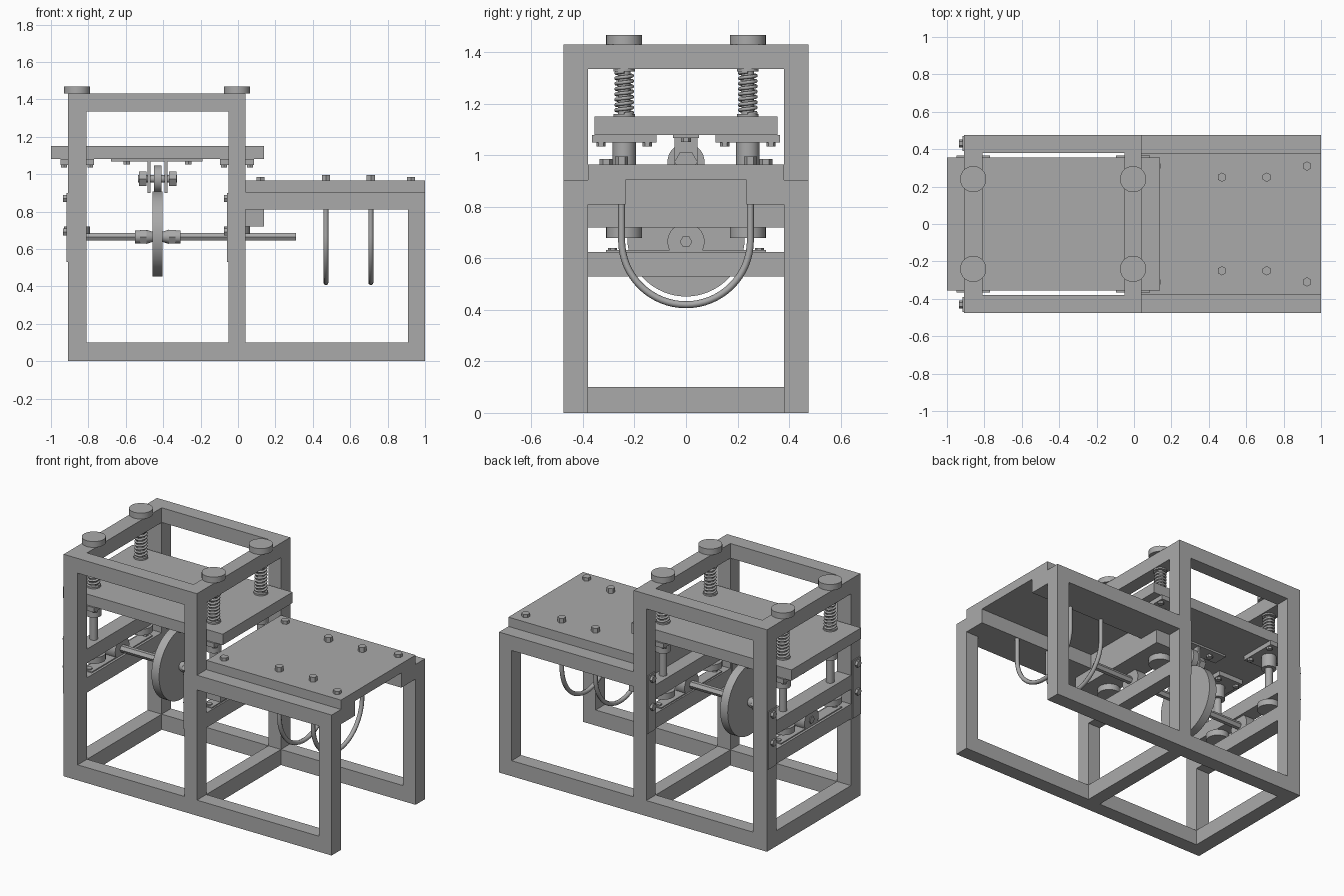
import bpy, bmesh, math
from mathutils import Vector

old = bpy.data.objects.get("Cube")
if old:
    bpy.data.objects.remove(old, do_unlink=True)

steel = bpy.data.materials.new("plain_grey_steel")
steel.use_nodes = True
GREY = (0.4, 0.4, 0.4, 1)
steel.diffuse_color = GREY
steel.node_tree.nodes["Principled BSDF"].inputs["Base Color"].default_value = GREY


def finish(name, bm, smooth=False):
    mesh = bpy.data.meshes.new(name)
    bm.to_mesh(mesh)
    bm.free()
    ob = bpy.data.objects.new(name, mesh)
    bpy.context.collection.objects.link(ob)
    mesh.materials.append(steel)
    if smooth:
        bpy.ops.object.select_all(action='DESELECT')
        ob.select_set(True)
        bpy.context.view_layer.objects.active = ob
        bpy.ops.object.shade_smooth_by_angle(angle=math.radians(35))
    return ob


def box(name, x, y, z):
    """Box from (min, max) pairs."""
    bm = bmesh.new()
    bmesh.ops.create_cube(bm, size=1)
    for v in bm.verts:
        for i, (a, b) in enumerate((x, y, z)):
            v.co[i] = (a + b) / 2 + v.co[i] * (b - a)
    return finish(name, bm)


def rod(name, a, b, r, r2=None, sides=32):
    """Cylinder, cone or prism between two points."""
    a, b = Vector(a), Vector(b)
    bm = bmesh.new()
    bmesh.ops.create_cone(bm, cap_ends=True, segments=sides, radius1=r,
                          radius2=r if r2 is None else r2, depth=(b - a).length)
    turn = Vector((0, 0, 1)).rotation_difference(b - a)
    for v in bm.verts:
        v.co = turn @ v.co + (a + b) / 2
    return finish(name, bm, sides > 8)


def stud(name, x, y, z0, z1, r, sides=32):
    return rod(name, (x, y, z0), (x, y, z1), r, sides=sides)


def axial(name, x0, x1, z, r, r2=None, sides=32):
    return rod(name, (x0, 0, z), (x1, 0, z), r, r2, sides)


def wire(name, points, r):
    """Round bar bent along a path."""
    cu = bpy.data.curves.new(name, 'CURVE')
    cu.dimensions = '3D'
    cu.bevel_depth = r
    cu.bevel_resolution = 2
    cu.use_fill_caps = True
    sp = cu.splines.new('POLY')
    sp.points.add(len(points) - 1)
    for p, co in zip(sp.points, points):
        p.co = (*co, 1)
    cu.materials.append(steel)
    ob = bpy.data.objects.new(name, cu)
    bpy.context.collection.objects.link(ob)


LEFT, MID, RIGHT = (-0.91, -0.81), (-0.05, 0.04), (0.91, 1.0)
INNER, OUTER = 0.38, 0.475
SPAN = (-INNER, INNER)
ENDS = (-0.86, -0.005)


def side(s, a, b):
    return tuple(sorted((s * a, s * b)))


# Frame sides
for s in (-1, 1):
    wall = side(s, INNER, OUTER)
    box("bottom_rail", (-0.91, 1), wall, (0, 0.1))
    for post, top in ((LEFT, 1.335), (MID, 1.335), (RIGHT, 0.81)):
        box("post", post, wall, (0.1, top))
    box("tower_top_rail", (-0.91, 0.04), wall, (1.335, 1.43))
    box("table_rail", (0.04, 1), wall, (0.81, 0.905))
    box("table_bearer", (0.04, 1), side(s, 0.235, INNER), (0.81, 0.905))

# Cross members at both ends of the tower
for bar in (LEFT, MID):
    for z in ((0, 0.1), (0.53, 0.625), (0.72, 0.81), (1.335, 1.43)):
        box("cross_bar", bar, SPAN, z)
    # Mounting straps bolted to the posts
    for s in (-1, 1):
        x = bar[0]
        box("mounting_strap", (x - 0.008, x), side(s, 0.39, 0.47), (0.53, 0.9))
        for z in (0.69, 0.87):
            rod("strap_bolt", (x - 0.025, s * 0.43, z), (x, s * 0.43, z), 0.022, sides=6)
box("table_cross_bar", (0.04, 0.14), SPAN, (0.72, 0.905))

# Table with bolts and hanging U-shaped bars
box("table_plate", (0.04, 1), SPAN, (0.905, 0.965))
for s in (-1, 1):
    for x in (0.12, 0.925):
        stud("table_bolt", x, s * 0.31, 0.965, 0.985, 0.025, 6)
for x in (0.47, 0.71):
    arc = [math.pi * i / 32 for i in range(33)]
    path = [(x, 0.25 * math.cos(t), 0.67 - 0.25 * math.sin(t)) for t in arc]
    wire("u_bar", [(x, 0.25, 0.99)] + path + [(x, -0.25, 0.99)], 0.0135)
    for s in (-1, 1):
        stud("u_bar_nut", x, s * 0.25, 0.965, 0.995, 0.025, 6)

# Moving platform
box("platform", (-1, 0.14), (-0.355, 0.355), (1.08, 1.15))

# Sprung guide columns
for x in ENDS:
    for s in (-1, 1):
        y = s * 0.24
        stud("guide_rod", x, y, 0.7, 1.44, 0.024, 20)
        stud("top_knob", x, y, 1.43, 1.468, 0.07)
        stud("bottom_knob", x, y, 0.68, 0.72, 0.07)
        stud("guide_bushing", x, y, 0.965, 1.07, 0.045)
        box("guide_flange", (x - 0.09, x + 0.09), (y - 0.125, y + 0.125), (1.05, 1.08))
        for dx in (-0.07, 0.07):
            for dy in (-0.09, 0.09):
                stud("flange_bolt", x + dx, y + dy, 1.035, 1.05, 0.018, 6)
        stud("upper_washer", x, y, 1.325, 1.335, 0.042)
        stud("lower_washer", x, y, 1.15, 1.16, 0.042)
        turns, steps = 8, 14
        coil = []
        for i in range(turns * steps + 1):
            t = math.tau * i / steps
            coil.append((x + 0.032 * math.cos(t), y + 0.032 * math.sin(t),
                         1.16 + 0.165 * i / (turns * steps)))
        wire("spring", coil, 0.007)

# Drive axle, bearings and wheel
HUB, AXLE = -0.43, 0.665
axial("axle", -0.9, 0.31, AXLE, 0.024, sides=6)
for x in ENDS:
    axial("bearing_housing", x - 0.035, x + 0.035, AXLE, 0.072)
    box("bearing_foot", (x - 0.035, x + 0.035), (-0.31, 0.31), (0.615, 0.632))
    for s in (-1, 1):
        stud("bearing_bolt", x, s * 0.285, 0.632, 0.64, 0.018, 6)
axial("wheel", HUB - 0.027, HUB + 0.027, 0.68, 0.228, sides=64)
for s in (-1, 1):
    axial("wheel_cone", HUB + s * 0.02, HUB + s * 0.06, AXLE, 0.025, 0.038)
    axial("wheel_collar", HUB + s * 0.06, HUB + s * 0.095, AXLE, 0.042, sides=6)
    axial("wheel_sleeve", HUB + s * 0.095, HUB + s * 0.122, AXLE, 0.035)

# Roller hung under the platform
ROLLER = 0.975
box("roller_mount", (-0.68, -0.19), (-0.05, 0.05), (1.068, 1.08))
axial("roller", HUB - 0.02, HUB + 0.02, ROLLER, 0.072)
axial("roller_pin", HUB - 0.105, HUB + 0.105, ROLLER, 0.02)
for s in (-1, 1):
    x = HUB + s * 0.045
    box("roller_fork", (x - 0.008, x + 0.008), (-0.045, 0.045), (0.9, 1.068))
    axial("roller_nut", HUB + s * 0.06, HUB + s * 0.1, ROLLER, 0.045, sides=6)
    stud("mount_bolt", HUB + s * 0.165, 0, 1.052, 1.068, 0.02, 6)
